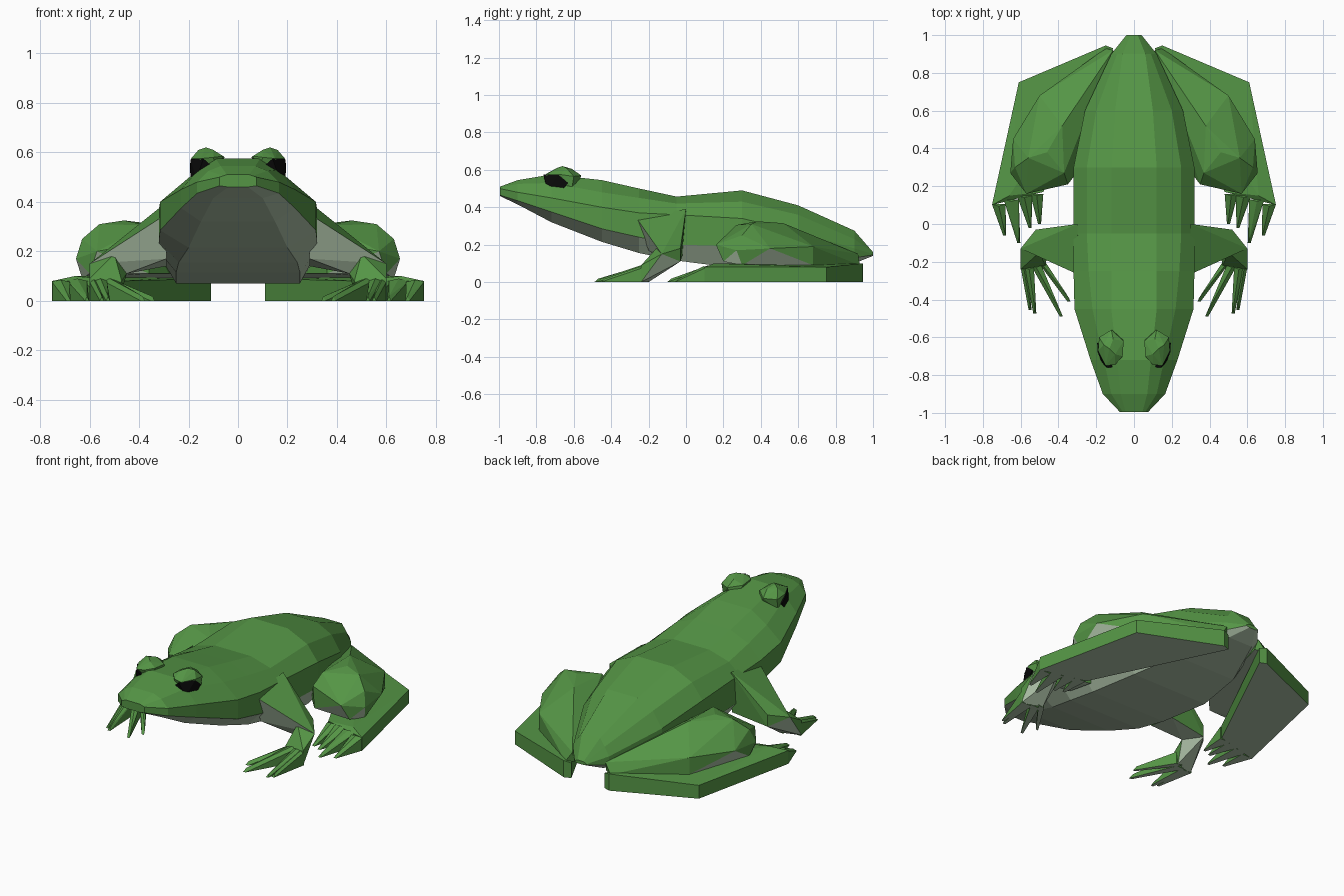
import bpy, bmesh


def material(name, rgb):
    m = bpy.data.materials.new(name)
    m.diffuse_color = (*rgb, 1)
    return m


green = material("skin green", (0.09, 0.30, 0.06))
pale = material("belly pale", (0.42, 0.54, 0.39))
black = material("eye black", (0.003, 0.003, 0.003))


def finish(name, bm, mats, mirror=True):
    me = bpy.data.meshes.new(name)
    bm.to_mesh(me)
    bm.free()
    ob = bpy.data.objects.new(name, me)
    bpy.context.collection.objects.link(ob)
    for m in mats:
        me.materials.append(m)
    if mirror:
        mod = ob.modifiers.new("mirror", 'MIRROR')
        mod.use_mirror_merge = False
    return ob


def hulls(name, pieces, mats=(green, pale), under=-0.3):
    """Faceted convex pieces, pale where faces look down, mirrored in x."""
    bm = bmesh.new()
    for pts in pieces:
        part = bmesh.new()
        for p in pts:
            part.verts.new(p)
        res = bmesh.ops.convex_hull(part, input=part.verts[:])
        junk = [v for v in part.verts if not v.link_faces]
        bmesh.ops.delete(part, geom=junk, context='VERTS')
        bmesh.ops.recalc_face_normals(part, faces=part.faces[:])
        tmp = bpy.data.meshes.new("tmp")
        part.to_mesh(tmp)
        part.free()
        bm.from_mesh(tmp)
        bpy.data.meshes.remove(tmp)
    bm.normal_update()
    for f in bm.faces:
        f.material_index = 1 if len(mats) > 1 and f.normal.z < under else 0
    return finish(name, bm, mats)


def toe(x0, x1, y, h, tip):
    """Wedge from a raised base to a pointed tip on the ground."""
    tx, ty = tip
    return [(x0, y, 0), (x1, y, 0), (x0, y, h * .9), (x1, y, h * .9),
            ((x0 + x1) / 2, y - .01, h), (tx - .008, ty, 0), (tx + .008, ty, 0), (tx, ty + .02, .018)]


# Body: y, top z, top x, shoulder x, z, side x, z, belly edge z, bottom x, z
sections = [
    (-.995, .51, .045, .06, .505, .075, .50, .465, .04, .46),
    (-.90, .545, .07, .12, .525, .165, .48, .435, .10, .415),
    (-.72, .575, .09, .16, .53, .23, .45, .375, .15, .32),
    (-.45, .545, .12, .22, .48, .315, .40, .285, .20, .215),
    (-.25, .50, .12, .24, .45, .32, .37, .24, .24, .155),
    (-.05, .457, .12, .25, .42, .32, .36, .20, .25, .115),
    (.30, .49, .12, .25, .43, .32, .34, .19, .25, .07),
    (.60, .41, .10, .20, .36, .26, .27, .16, .20, .07),
    (.90, .275, .06, .09, .23, .12, .18, .13, .08, .10),
    (1.0, .16, .02, .03, .155, .04, .15, .145, .02, .14),
]
bm = bmesh.new()
rings = []
for y, zt, xt, xs, zs, w, zw, zl, xb, zb in sections:
    half = [(xt, zt), (xs, zs), (w, zw), (w, zl), (xb, zb)]
    full = half + [(-x, z) for x, z in reversed(half)]
    rings.append([bm.verts.new((x, y, z)) for x, z in full])
for a, b in zip(rings, rings[1:]):
    for i in range(10):
        j = (i + 1) % 10
        f = bm.faces.new((a[i], a[j], b[j], b[i]))
        f.material_index = 1 if i in (3, 4, 5) else 0
bm.faces.new(rings[0])
bm.faces.new(rings[-1])
bmesh.ops.recalc_face_normals(bm, faces=bm.faces[:])
finish("body", bm, (green, pale), mirror=False)

# Brow bulges over the eyes
brow = [(.13, -.66, .62), (.10, -.69, .61), (.16, -.64, .61), (.11, -.61, .605),
        (.06, -.70, .585), (.055, -.62, .58), (.10, -.745, .58), (.15, -.75, .575),
        (.19, -.67, .575), (.185, -.60, .565), (.12, -.56, .57), (.18, -.61, .50),
        (.08, -.72, .52), (.08, -.58, .50), (.15, -.72, .50)]
hulls("brow", [brow], (green,))

# Dark eyes facing forward and outward
eye = [(.10, -.755, .54), (.14, -.762, .575), (.192, -.68, .572), (.195, -.63, .53),
       (.19, -.66, .495), (.168, -.74, .49), (.12, -.66, .54)]
hulls("eye", [eye], (black,))

# Front legs: upper arm, forearm
elbow = [(.52, -.03, .18), (.60, -.13, .15), (.50, -.15, .19), (.45, -.13, .11), (.52, -.03, .11)]
upper = [(.29, -.27, .35), (.30, 0, .39), (.29, -.20, .17), (.29, -.02, .14)]
wrist = [(.60, -.24, .09), (.47, -.22, .08), (.60, -.24, 0), (.48, -.20, 0)]
hulls("front_leg", [upper + elbow, elbow + wrist])
hulls("front_toes", [toe(.565, .60, -.23, .085, (.55, -.455)),
                     toe(.53, .58, -.23, .09, (.525, -.475)),
                     toe(.49, .545, -.22, .09, (.385, -.49)),
                     toe(.47, .51, -.20, .08, (.345, -.41))])

# Folded thigh
thigh = [(.37, .27, .305), (.46, .38, .325), (.38, .52, .315), (.56, .35, .31),
         (.35, .21, .24), (.57, .16, .20), (.36, .21, .11), (.60, .20, .11),
         (.63, .30, .25), (.655, .27, .17), (.63, .30, .09), (.64, .45, .18),
         (.50, .68, .19), (.50, .68, .09), (.11, .92, .15), (.15, .93, .09),
         (.10, .90, .09), (.28, .30, .11)]
hulls("thigh", [thigh])

# Long hind foot lying flat, with toes
outline = [(.11, .93, .09), (.15, .945, .10), (.61, .75, .08), (.752, .10, .08), (.48, .17, .08)]
foot = [(x, y, 0) for x, y, z in outline] + outline + [(.66, .15, .10)]
hulls("hind_foot", [foot])
hulls("hind_toes", [toe(.68, .752, .105, .085, (.685, -.06)),
                    toe(.61, .69, .13, .09, (.61, -.10)),
                    toe(.54, .62, .15, .09, (.55, -.02)),
                    toe(.48, .55, .16, .085, (.50, 0))])
